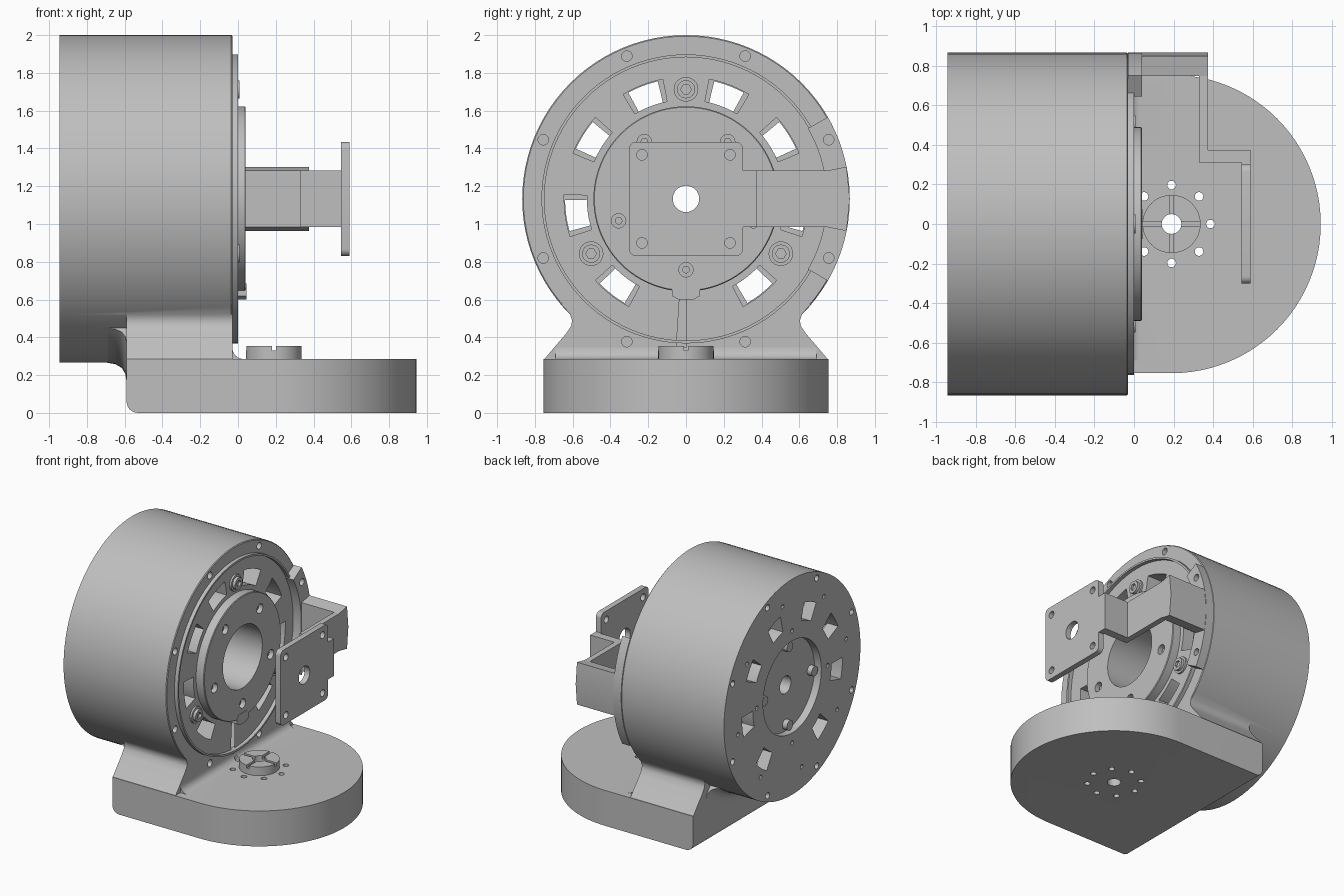
import bpy, bmesh
from math import sin, cos, pi, radians
from mathutils import Matrix, Vector

if "Cube" in bpy.data.objects:
    bpy.data.objects.remove(bpy.data.objects["Cube"])

C = 1.133      # height of the drum axis
R = 0.867      # drum radius
FACE = -0.03   # drum front plane
BACK = -0.945  # drum rear plane
HUB = 0.19     # x of the base pivot

grey = bpy.data.materials.new("plain_grey")
grey.use_nodes = True
grey.diffuse_color = (0.52, 0.52, 0.52, 1)
grey.node_tree.nodes["Principled BSDF"].inputs["Base Color"].default_value = (0.52, 0.52, 0.52, 1)
parts = []


def make(name, bm):
    bmesh.ops.recalc_face_normals(bm, faces=bm.faces)
    me = bpy.data.meshes.new(name)
    bm.to_mesh(me)
    bm.free()
    me.materials.append(grey)
    ob = bpy.data.objects.new(name, me)
    bpy.context.scene.collection.objects.link(ob)
    parts.append(ob)
    return ob


def prism(bm, pts, axis, a, b):
    """Extrude an outline along an axis from a to b."""
    place = {"X": lambda p, t: (t, p[0], p[1]), "Y": lambda p, t: (p[0], t, p[1]),
             "Z": lambda p, t: (p[0], p[1], t)}[axis]
    lo = [bm.verts.new(place(p, a)) for p in pts]
    hi = [bm.verts.new(place(p, b)) for p in pts]
    bm.faces.new(lo)
    bm.faces.new(hi)
    for i in range(len(pts)):
        j = (i + 1) % len(pts)
        bm.faces.new((lo[i], lo[j], hi[j], hi[i]))


def arc(cx, cy, r, a0, a1, n):
    return [(cx + r * cos(radians(a0 + (a1 - a0) * i / n)),
             cy + r * sin(radians(a0 + (a1 - a0) * i / n))) for i in range(n + 1)]


def disc(bm, u, v, r, axis, a, b, n=20):
    prism(bm, arc(u, v, r, 0, 360 - 360 / n, n - 1), axis, a, b)


def polar(r, deg):
    """Point on the drum face, clockwise from the top."""
    return r * sin(radians(deg)), C + r * cos(radians(deg))


def sector(bm, r0, r1, mid, half, a, b, n=6):
    angles = [mid - half + 2 * half * i / n for i in range(n + 1)]
    prism(bm, [polar(r1, t) for t in angles] + [polar(r0, t) for t in reversed(angles)], "X", a, b)


def lathe(bm, pts, start=0, sweep=360, n=96):
    """Turn a closed (x, radius) outline round the drum axis."""
    full = sweep == 360
    rings = [[bm.verts.new((x, *polar(r, start + sweep * i / n))) for x, r in pts]
             for i in range(n if full else n + 1)]
    for i in range(n):
        p, q = rings[i], rings[(i + 1) % len(rings)]
        for j in range(len(pts)):
            k = (j + 1) % len(pts)
            bm.faces.new((p[j], p[k], q[k], q[j]))
    if not full:
        bm.faces.new(rings[0])
        bm.faces.new(rings[-1])


def combine(ob, bm, operation="DIFFERENCE"):
    """Apply a boolean and discard the helper."""
    tool = make("helper", bm)
    parts.remove(tool)
    mod = ob.modifiers.new("bool", "BOOLEAN")
    mod.operation, mod.object, mod.solver = operation, tool, "EXACT"
    bpy.context.view_layer.update()
    me = bpy.data.meshes.new_from_object(ob.evaluated_get(bpy.context.evaluated_depsgraph_get()))
    ob.modifiers.clear()
    ob.data = me
    bpy.data.objects.remove(tool)


# Drum with deep bore and rear recess
bm = bmesh.new()
lathe(bm, [(BACK, R), (FACE - 0.006, R), (FACE, R - 0.006), (FACE, 0.25), (-0.8, 0.25),
           (-0.8, 0.07), (-0.885, 0.07), (-0.885, 0.37), (BACK, 0.37)])
housing = make("drum_housing", bm)

# Neck flaring from the drum down to the base
side = [(0.75, 0.2), (0.75, 0.285), (0.635, 0.42), (0.608, 0.46), (0.603, 0.49), (0.615, 0.525), (0.66, 0.575)]
inner = [polar(0.82, t) for t in range(132, 229, 6)]
bm = bmesh.new()
prism(bm, side + inner + [(-y, z) for y, z in reversed(side)], "X", -0.59, FACE)
combine(housing, bm, "UNION")

# Rounded fillet behind the neck
bm = bmesh.new()
lathe(bm, [(-0.69, 0.85), (-0.69, R + 0.001), (-0.65, 0.875), (-0.615, 0.895), (-0.597, 0.925),
           (-0.591, 0.96), (-0.55, 0.96), (-0.55, 0.85)], 142, 76, 32)
combine(housing, bm, "UNION")

# Base slab with half-round front and rounded rear lower edge
bm = bmesh.new()
prism(bm, [(-0.59, -0.755)] + arc(HUB, 0, 0.755, -90, 90, 48) + [(-0.59, 0.755)], "Z", 0, 0.285)
edge = [e for e in bm.edges if all(v.co.x < -0.58 and v.co.z < 0.01 for v in e.verts)]
bmesh.ops.bevel(bm, geom=edge, offset=0.06, segments=6, profile=0.5, affect="EDGES")
combine(housing, bm, "UNION")

# Fillet where neck meets base
bm = bmesh.new()
prism(bm, [(-0.06, 0.26), (0.03, 0.26)] + arc(0.03, 0.345, 0.06, 270, 180, 6) + [(-0.06, 0.345)],
      "Y", -0.69, 0.69)
combine(housing, bm, "UNION")

# Front cuts: seam groove, windows, rim holes, base holes
slots = [s * a for a in (21, 58, 98, 142) for s in (1, -1)]
bm = bmesh.new()
lathe(bm, [(0, 0.765), (-0.05, 0.765), (-0.05, 0.75), (0, 0.75)])
for a in slots:
    sector(bm, 0.525, 0.645, a, 10, -0.85, 0.1)
for i in range(8):
    disc(bm, *polar(0.818, 22.5 + 45 * i), 0.028, "X", -0.13, 0.1, 14)
    t = i * pi / 4
    disc(bm, HUB + 0.197 * cos(t), 0.197 * sin(t), 0.022, "Z", -0.1, 0.32, 14)
disc(bm, HUB, 0, 0.05, "Z", -0.1, 0.5)
combine(housing, bm)

# Rear cuts: windows, rim holes, small screw holes
bm = bmesh.new()
for a in slots:
    sector(bm, 0.5, 0.64, a, 7.5, -1.1, -0.84)
for i in range(8):
    disc(bm, *polar(0.818, 22.5 + 45 * i), 0.025, "X", -1.1, -0.86, 12)
    disc(bm, *polar(0.7, 10 + 45 * i), 0.018, "X", -1.1, -0.9, 10)
for i in range(4):
    disc(bm, *polar(0.45, 90 * i), 0.018, "X", -1.1, -0.9, 10)
combine(housing, bm)

# Rear recess screws
bm = bmesh.new()
for i in range(4):
    disc(bm, *polar(0.315, 90 * i), 0.04, "X", -0.925, -0.88, 16)
make("rear_screws", bm)

# Output ring with five counterbored holes
bm = bmesh.new()
lathe(bm, [(FACE, 0.25), (FACE, 0.49), (0.036, 0.49), (0.041, 0.485), (0.041, 0.25)])
ring = make("output_ring", bm)
bm = bmesh.new()
for i in range(5):
    disc(bm, *polar(0.375, 36 + 72 * i), 0.038, "X", 0.0, 0.1, 18)
combine(ring, bm)
bm = bmesh.new()
for i in range(5):
    disc(bm, *polar(0.375, 36 + 72 * i), 0.02, "X", -0.01, 0.015, 14)
make("ring_screws", bm)

# Stop key under the ring
bm = bmesh.new()
half = [(0.04, 0.6), (0.075, 0.62), (0.075, 0.66), (0.05, 0.685)]
prism(bm, half + [(-y, z) for y, z in reversed(half)], "X", FACE, 0.044)
make("stop_key", bm)

# Three face bolts with washers and socket heads
bm = bmesh.new()
for i in range(3):
    y, z = polar(0.58, 120 * i)
    disc(bm, y, z, 0.065, "X", FACE - 0.02, -0.015, 24)
    lathe_pts = arc(y, z, 0.048, 0, 345, 23)
    prism(bm, lathe_pts, "X", -0.015, 0.008)
bolts = make("face_bolts", bm)
bm = bmesh.new()
for i in range(3):
    disc(bm, *polar(0.58, 120 * i), 0.028, "X", -0.01, 0.1, 6)
combine(bolts, bm)

# Pivot hub with cross slots
bm = bmesh.new()
disc(bm, HUB, 0, 0.147, "Z", 0.28, 0.355, 48)
hub = make("pivot_hub", bm)
bm = bmesh.new()
disc(bm, HUB, 0, 0.05, "Z", 0.2, 0.5)
combine(hub, bm)
for w, d in ((0.011, 0.2), (0.2, 0.011)):
    bm = bmesh.new()
    prism(bm, [(HUB - w, -d), (HUB + w, -d), (HUB + w, d), (HUB - w, d)], "Z", 0.33, 0.4)
    combine(hub, bm)

# Curved mounting lug on the drum rim
bm = bmesh.new()
sector(bm, 0.745, R, 90, 30, FACE, 0.041, 24)
for s in (1, -1):
    disc(bm, *polar(0.806, 90 + 30 * s), 0.061, "X", FACE, 0.0405, 24)
lug = make("mounting_lug", bm)
for s in (1, -1):
    bm = bmesh.new()
    disc(bm, *polar(0.818, 90 + 22.5 * s), 0.028, "X", -0.1, 0.1, 14)
    combine(lug, bm)

# Stepped arm: outer block, cross wall, return wall
bm = bmesh.new()
flare = [(0.75, C - 0.15), (0.85, C - 0.17), (R, C), (0.85, C + 0.17), (0.75, C + 0.15)]
prism(bm, flare, "X", 0.0, 0.375)
make("arm_block", bm)
bm = bmesh.new()
prism(bm, [(0.33, 0.31), (0.59, 0.31), (0.59, 0.375), (0.375, 0.375), (0.375, 0.76), (0.33, 0.76)],
      "Z", C - 0.15, C + 0.15)
make("arm_walls", bm)

# Square end plate with rounded corners and holes
bm = bmesh.new()
outline = []
for i, (sy, sz) in enumerate(((1, 1), (-1, 1), (-1, -1), (1, -1))):
    outline += arc(sy * 0.265, C + sz * 0.265, 0.037, 90 * i, 90 * i + 90, 5)
prism(bm, outline, "X", 0.545, 0.59)
plate = make("end_plate", bm)
bm = bmesh.new()
prism(bm, [(0.29, C - 0.15), (0.32, C - 0.15), (0.32, C + 0.15), (0.29, C + 0.15)], "X", 0.545, 0.59)
combine(plate, bm, "UNION")
bm = bmesh.new()
disc(bm, 0, C, 0.07, "X", 0.4, 0.7, 32)
for sy in (1, -1):
    for sz in (1, -1):
        disc(bm, sy * 0.233, C + sz * 0.233, 0.028, "X", 0.4, 0.7, 14)
combine(plate, bm)

# Smooth curved faces, keep edges sharp
bpy.ops.object.select_all(action="DESELECT")
for ob in parts:
    ob.select_set(True)
bpy.context.view_layer.objects.active = housing
bpy.ops.object.shade_smooth_by_angle(angle=radians(30))
